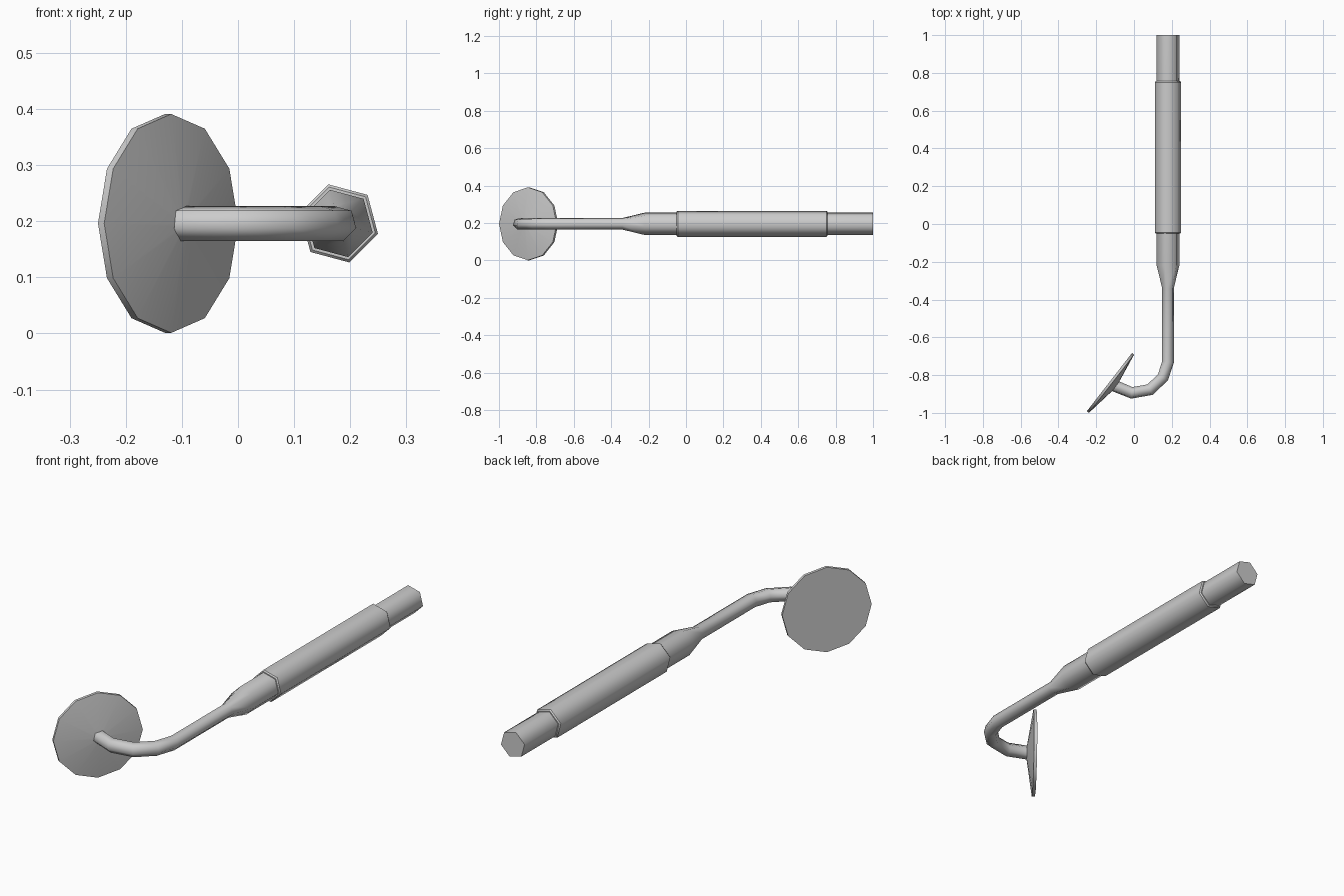
import bpy, bmesh, math
from mathutils import Vector

if "Cube" in bpy.data.objects:
    bpy.data.objects.remove(bpy.data.objects["Cube"])

Z = 0.196   # height of the common axis plane


def sweep(name, pts, sides, phase, limit, caps=True, sharp_rings=()):
    """Skin rings along a flat path of (x, y, radius) points."""
    bm = bmesh.new()
    P = [Vector((x, y, Z)) for x, y, r in pts]
    rings = []
    for i, c in enumerate(P):
        t = Vector((0, 0, 0))
        if i > 0:
            t += (c - P[i - 1]).normalized() if (c - P[i - 1]).length > 1e-6 else t
        if i < len(P) - 1:
            t += (P[i + 1] - c).normalized()
        t.normalize()
        side = Vector((-t.y, t.x, 0))
        ring = []
        for k in range(sides):
            a = math.radians(phase) + 2 * math.pi * k / sides
            ring.append(bm.verts.new(c + pts[i][2] * (math.cos(a) * side + math.sin(a) * Vector((0, 0, 1)))))
        rings.append(ring)
    for a, b in zip(rings, rings[1:]):
        for k in range(sides):
            n = (k + 1) % sides
            bm.faces.new((a[k], a[n], b[n], b[k]))
    if caps:
        bm.faces.new(rings[0])
        bm.faces.new(rings[-1])
    for i in sharp_rings:
        for k in range(sides):
            bm.edges.get((rings[i][k], rings[i][(k + 1) % sides])).smooth = False
    bmesh.ops.recalc_face_normals(bm, faces=bm.faces)
    for f in bm.faces:
        f.smooth = True
    for e in bm.edges:
        if len(e.link_faces) == 2 and e.calc_face_angle() > math.radians(limit):
            e.smooth = False
    me = bpy.data.meshes.new(name)
    bm.to_mesh(me)
    bm.free()
    ob = bpy.data.objects.new(name, me)
    bpy.context.collection.objects.link(ob)
    return ob


# handle core, taper and curved rod
X = 0.18
r = 0.032
sweep("shaft", [(X, 1, 0.062), (X, -0.22, 0.062), (X, -0.34, r), (X, -0.73, r),
                (0.153, -0.812, r), (0.085, -0.877, r), (-0.012, -0.894, r),
                (-0.102, -0.857, r)], 6, 45, 65)

# grip sleeve with small chamfered ends
sweep("grip", [(X, 0.7561, 0.060), (X, 0.756, 0.067), (X, 0.75, 0.072),
               (X, -0.044, 0.072), (X, -0.05, 0.067), (X, -0.0501, 0.060)],
      6, 45, 65, caps=False, sharp_rings=(1, 2, 3, 4))

# mirror head: flat back, thin rim, shallow cone on the rod side
bx, by, nx, ny = -0.130, -0.837, 0.79, -0.613
sweep("mirror_head", [(bx + nx * h, by + ny * h, rad) for h, rad in
                      ((0, 0.195), (0.014, 0.195), (0.043, 0.012))], 12, 0, 35)
